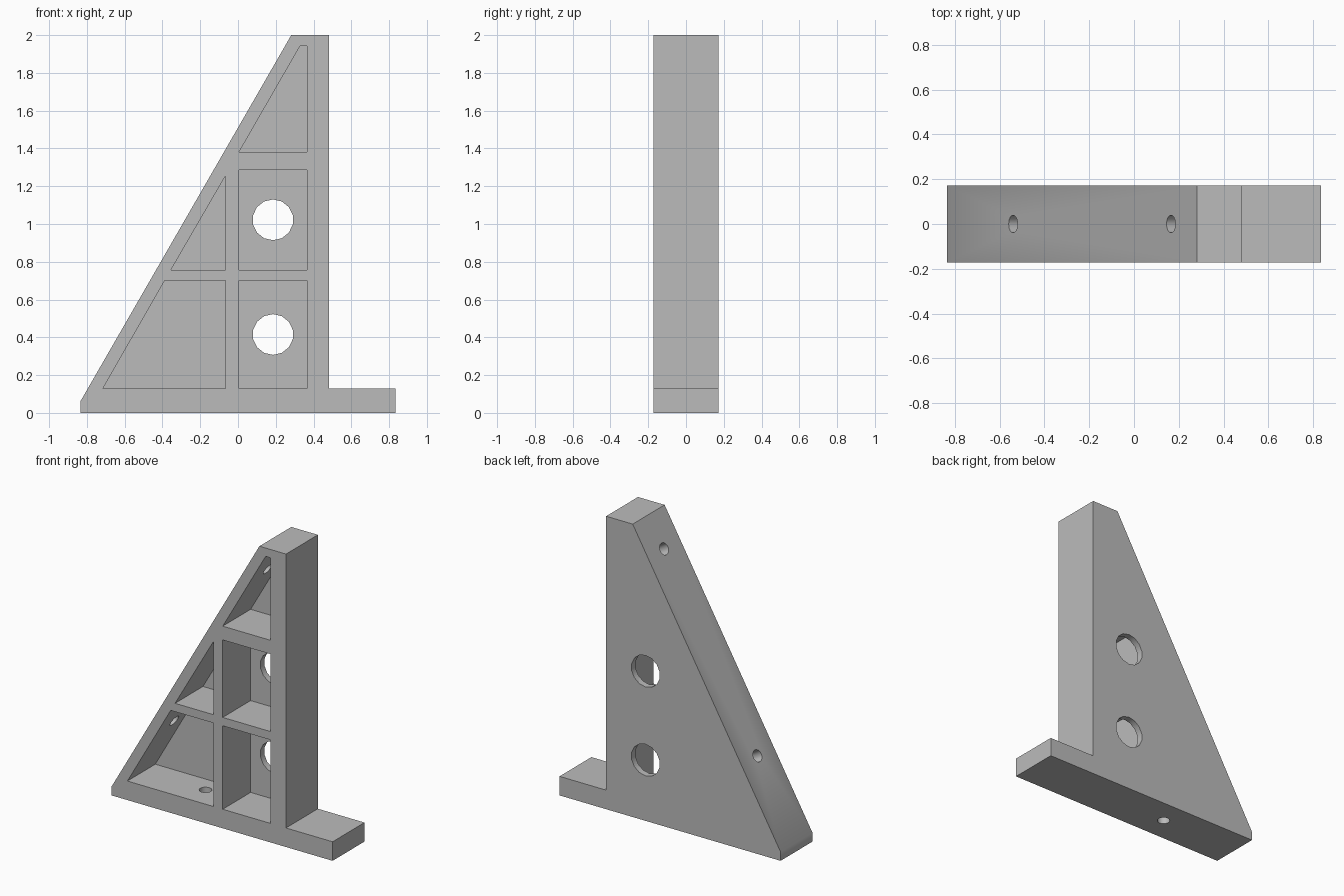
import bpy, bmesh, math
from mathutils import Vector

cube = bpy.data.objects.get("Cube")
if cube:
    bpy.data.objects.remove(cube, do_unlink=True)

HALF = 0.172      # half the depth of the bracket
PLATE = 0.043     # thickness of the back plate

grey = bpy.data.materials.new("plain_grey")
grey.use_nodes = True
colour = (0.5, 0.5, 0.5, 1)
grey.diffuse_color = colour
grey.node_tree.nodes["Principled BSDF"].inputs["Base Color"].default_value = colour


def new_object(name, bm):
    bmesh.ops.recalc_face_normals(bm, faces=bm.faces)
    mesh = bpy.data.meshes.new(name)
    bm.to_mesh(mesh)
    bm.free()
    mesh.materials.append(grey)
    obj = bpy.data.objects.new(name, mesh)
    bpy.context.collection.objects.link(obj)
    return obj


def prism(name, outline, y0, y1):
    """Extrude an x-z outline from y0 to y1."""
    bm = bmesh.new()
    face = bm.faces.new([bm.verts.new((x, y0, z)) for x, z in outline])
    side = bmesh.ops.extrude_face_region(bm, geom=[face])["geom"]
    verts = [v for v in side if isinstance(v, bmesh.types.BMVert)]
    bmesh.ops.translate(bm, verts=verts, vec=(0, y1 - y0, 0))
    return new_object(name, bm)


def drill(name, centre, axis, radius, length):
    bm = bmesh.new()
    bmesh.ops.create_cone(bm, cap_ends=True, segments=14, radius1=radius,
                          radius2=radius, depth=length)
    obj = new_object(name, bm)
    obj.location = centre
    obj.rotation_euler = Vector(axis).to_track_quat('Z', 'Y').to_euler()
    return obj


def rectangle(x0, x1, z0, z1):
    return [(x0, z0), (x1, z0), (x1, z1), (x0, z1)]


# Whole silhouette: sloping side, upright post and foot
bracket = prism("angle_bracket", [
    (-0.835, 0), (0.835, 0), (0.835, 0.13), (0.483, 0.13),
    (0.483, 2), (0.282, 2), (-0.835, 0.06)], -HALF, HALF)

# Pockets between the ribs, open at the front
pockets = [
    [(-0.715, 0.13), (-0.065, 0.13), (-0.065, 0.70), (-0.388, 0.70)],
    [(-0.355, 0.757), (-0.065, 0.757), (-0.065, 1.257)],
    [(0.005, 1.38), (0.365, 1.38), (0.365, 1.943), (0.329, 1.943)],
    rectangle(0.005, 0.365, 0.13, 0.70),
    rectangle(0.005, 0.365, 0.757, 1.286),
]
cutters = [prism("pocket_cutter", p, -HALF - 0.1, HALF - PLATE) for p in pockets]

# Round windows through the back plate
for z in (0.415, 1.022):
    hole = drill("window_cutter", (0.185, HALF, z), (0, 1, 0), 0.108, 0.2)
    hole.rotation_euler = (math.pi / 2, 0, 0)
    cutters.append(hole)

# Bolt holes through the sloping wall and the base
slope = 1.94 / 1.117
for x in (-0.54, 0.165):
    cutters.append(drill("slope_hole_cutter", (x, 0, 0.06 + slope * (x + 0.835)),
                         (-slope, 0, 1), 0.04, 0.2))
cutters.append(drill("base_hole_cutter", (-0.245, 0, 0.06), (0, 0, 1), 0.04, 0.3))

# Cut everything out, then discard the cutters
bpy.context.view_layer.objects.active = bracket
bracket.select_set(True)
for cutter in cutters:
    cutter.hide_render = True
    cut = bracket.modifiers.new("cut", 'BOOLEAN')
    cut.operation = 'DIFFERENCE'
    cut.solver = 'EXACT'
    cut.object = cutter
    bpy.ops.object.modifier_apply(modifier=cut.name)
    bpy.data.objects.remove(cutter, do_unlink=True)

bpy.ops.object.shade_smooth_by_angle()
